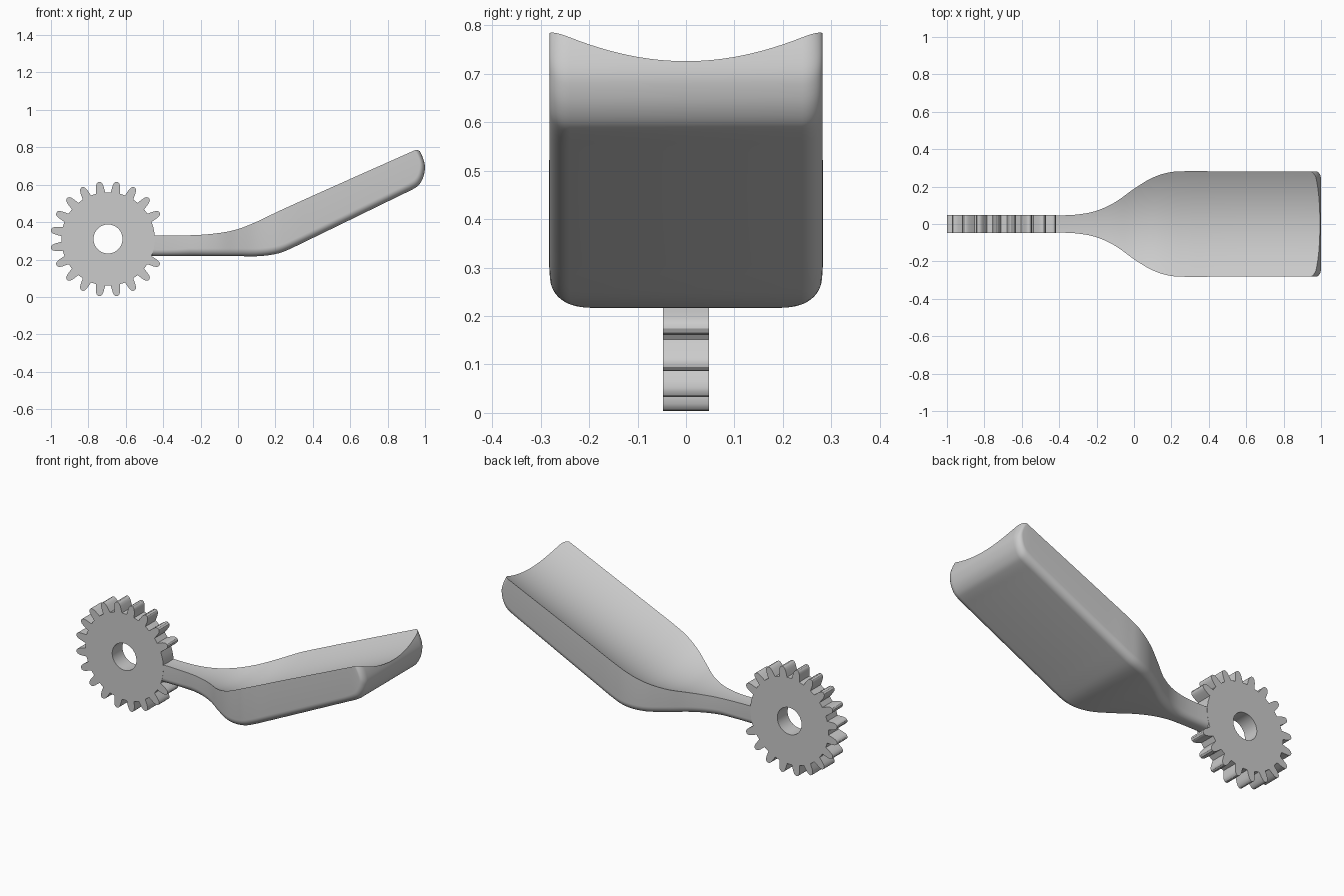
import bpy, bmesh, math

if "Cube" in bpy.data.objects:
    bpy.data.objects.remove(bpy.data.objects["Cube"])

grey = bpy.data.materials.new("light_grey")
grey.use_nodes = True
grey.diffuse_color = (0.6, 0.6, 0.6, 1)
grey.node_tree.nodes["Principled BSDF"].inputs["Base Color"].default_value = (0.6, 0.6, 0.6, 1)


def smooth_curve(knots):
    """Return a smooth function through (t, value) knots, straight past the ends."""
    t, v = zip(*knots)
    n = len(t)
    d = [(v[i + 1] - v[i]) / (t[i + 1] - t[i]) for i in range(n - 1)]
    m = [d[0]]
    for i in range(1, n - 1):
        a, b = t[i] - t[i - 1], t[i + 1] - t[i]
        m.append((d[i - 1] * b + d[i] * a) / (a + b))
    m.append(d[-1])

    def f(x):
        if x <= t[0]:
            return v[0] + m[0] * (x - t[0])
        if x >= t[-1]:
            return v[-1] + m[-1] * (x - t[-1])
        i = max(k for k in range(n - 1) if t[k] <= x)
        h = t[i + 1] - t[i]
        s = (x - t[i]) / h
        return ((1 + 2 * s) * (1 - s) ** 2 * v[i] + s * (1 - s) ** 2 * h * m[i]
                + s * s * (3 - 2 * s) * v[i + 1] + s * s * (s - 1) * h * m[i + 1])
    return f


def loft(name, rings):
    """Skin closed rings of points and cap both ends."""
    bm = bmesh.new()
    rows = [[bm.verts.new(p) for p in ring] for ring in rings]
    n = len(rows[0])
    for a, b in zip(rows, rows[1:]):
        for i in range(n):
            j = (i + 1) % n
            bm.faces.new((a[i], a[j], b[j], b[i]))
    bm.faces.new(rows[0])
    bm.faces.new(rows[-1])
    bmesh.ops.recalc_face_normals(bm, faces=bm.faces)
    mesh = bpy.data.meshes.new(name)
    bm.to_mesh(mesh)
    bm.free()
    return add(name, mesh)


def add(name, mesh):
    obj = bpy.data.objects.new(name, mesh)
    bpy.context.collection.objects.link(obj)
    mesh.materials.clear()
    mesh.materials.append(grey)
    return obj


def activate(obj):
    bpy.ops.object.select_all(action='DESELECT')
    obj.select_set(True)
    bpy.context.view_layer.objects.active = obj


# Gear wheel: outline with a gap where the arm joins, and a round bore
CX, CZ, TEETH, HALF = -0.695, 0.31, 20, 0.047
ROOT, BORE = 0.25, 0.0775
flank = [(ROOT, 5.6), (0.265, 4.9), (0.285, 4.0), (0.298, 3.1), (0.305, 2.1), (0.309, 0.9)]
outline = []
for k in range(TEETH):
    mid = (k + 0.5) * 360 / TEETH
    if k in (0, TEETH - 1):
        outline += [(ROOT, mid + a) for a in (-6, -2, 2, 6)]
    else:
        outline += [(r, mid - a) for r, a in flank] + [(r, mid + a) for r, a in reversed(flank)]
bore = [(BORE, a) for a in range(0, 360, 6)]

curve = bpy.data.curves.new("gear_outline", 'CURVE')
curve.dimensions = '2D'
curve.fill_mode = 'BOTH'
curve.extrude = HALF
for pts in (outline, bore):
    spline = curve.splines.new('POLY')
    spline.points.add(len(pts) - 1)
    spline.use_cyclic_u = True
    for p, (r, a) in zip(spline.points, pts):
        p.co = (r * math.cos(math.radians(a)), r * math.sin(math.radians(a)), 0, 1)
temp = bpy.data.objects.new("gear_outline", curve)
bpy.context.collection.objects.link(temp)
bpy.context.view_layer.update()
gear_mesh = bpy.data.meshes.new_from_object(temp.evaluated_get(bpy.context.evaluated_depsgraph_get()))
bpy.data.objects.remove(temp)
bm = bmesh.new()
bm.from_mesh(gear_mesh)
bmesh.ops.remove_doubles(bm, verts=bm.verts, dist=0.0001)
bmesh.ops.recalc_face_normals(bm, faces=bm.faces)
bm.to_mesh(gear_mesh)
bm.free()
gear = add("gear_wheel", gear_mesh)
gear.location = (CX, 0, CZ)
gear.rotation_euler = (math.pi / 2, 0, 0)

# Arm: half width, top edge and underside along x, then the rounded tip
width = smooth_curve([(-0.5, HALF), (-0.36, HALF), (-0.3, 0.051), (-0.2, 0.071), (-0.1, 0.117),
                      (0, 0.188), (0.1, 0.248), (0.2, 0.278), (0.27, 0.282), (0.4, 0.282), (1, 0.282)])
top = smooth_curve([(-0.5, 0.33), (-0.25, 0.33), (-0.15, 0.336), (0, 0.363), (0.1, 0.402),
                    (0.21, 0.455), (0.3, 0.496), (0.92, 0.773)])
bottom = smooth_curve([(-0.5, 0.218), (0, 0.218), (0.11, 0.218), (0.17, 0.224), (0.23, 0.237),
                       (0.3, 0.267), (0.36, 0.296), (0.88, 0.549)])
tip = [(0.88, 0.549), (0.933, 0.575), (0.965, 0.597), (0.987, 0.632), (0.998, 0.672),
       (0.999, 0.705), (0.988, 0.745), (0.97, 0.785), (0.945, 0.83)]
tip_x = smooth_curve([(i, p[0]) for i, p in enumerate(tip)])
tip_z = smooth_curve([(i, p[1]) for i, p in enumerate(tip)])

START, PIVOT = -0.48, 0.88
path = [(START + (PIVOT - START) * i / 68, bottom(START + (PIVOT - START) * i / 68)) for i in range(68)]
path += [(tip_x(i / 4), tip_z(i / 4)) for i in range(4 * len(tip) - 3)]

rings = []
for x, z in path:
    ix = min(x, PIVOT)
    iz = top(ix) + 0.06
    length = math.hypot(ix - x, iz - z)
    dx, dz = (ix - x) / length, (iz - z) / length
    w = width(x)
    r = min(0.042, 0.75 * w, 0.8 * length)
    half = [(w, length)]
    for i in range(9):
        a = math.pi / 2 * i / 8
        half.append((w - r + r * math.cos(a), r - r * math.sin(a)))
    both = half + [(-y, d) for y, d in reversed(half)]
    rings.append([(x + dx * d, y, z + dz * d) for y, d in both])
arm = loft("scoop_arm", rings)

# Hollow the top of the arm with a trough-shaped cutter
DEPTH = 0.08 / 0.282 ** 2
rings = []
for i in range(84):
    x = -0.55 + 0.02 * i
    ys = [-0.36 + 0.72 * j / 36 for j in range(37)]
    rings.append([(x, y, top(x) - DEPTH * (width(x) ** 2 - y * y)) for y in ys]
                 + [(x, 0.36, 1.4), (x, -0.36, 1.4)])
cutter = loft("trough_cutter", rings)
cutter.hide_render = True
cut = arm.modifiers.new("trough", 'BOOLEAN')
cut.operation = 'DIFFERENCE'
cut.solver = 'EXACT'
cut.object = cutter
activate(arm)
bpy.ops.object.modifier_apply(modifier="trough")
bpy.data.objects.remove(cutter)

for obj in (gear, arm):
    activate(obj)
    bpy.ops.object.shade_smooth_by_angle(angle=math.radians(32))
